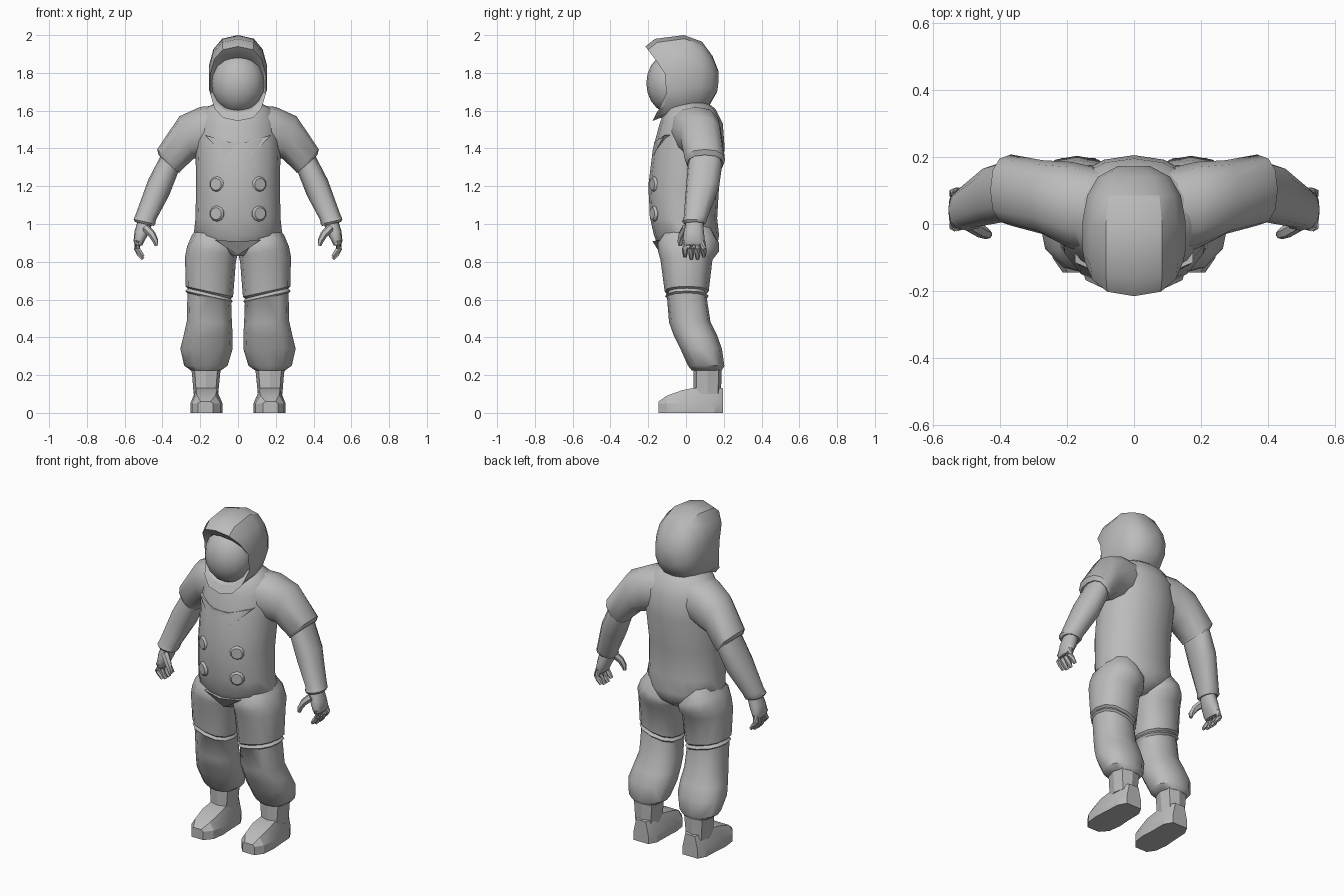
import bpy, bmesh, math
from mathutils import Vector, Matrix

grey = bpy.data.materials.new("suit_grey")
grey.diffuse_color = (0.5, 0.5, 0.5, 1)


def finish(name, bm, mirror=False, angle=40):
    bmesh.ops.recalc_face_normals(bm, faces=bm.faces[:])
    me = bpy.data.meshes.new(name)
    bm.to_mesh(me)
    bm.free()
    me.materials.append(grey)
    ob = bpy.data.objects.new(name, me)
    bpy.context.collection.objects.link(ob)
    if mirror:
        ob.modifiers.new("mirror", 'MIRROR').use_mirror_merge = False
    bpy.ops.object.select_all(action='DESELECT')
    ob.select_set(True)
    bpy.context.view_layer.objects.active = ob
    bpy.ops.object.shade_smooth_by_angle(angle=math.radians(angle))
    return ob


def skin(bm, rings):
    """Bridge closed rings of points and cap both ends."""
    vs = [[bm.verts.new(p) for p in r] for r in rings]
    n = len(vs[0])
    for a, b in zip(vs, vs[1:]):
        for i in range(n):
            bm.faces.new((a[i], a[(i + 1) % n], b[(i + 1) % n], b[i]))
    bm.faces.new(vs[0])
    bm.faces.new(vs[-1])


def power(v, e):
    return math.copysign(abs(v) ** e, v)


def section(xa, za, xb, zb, y0, y1, n=12, e=0.85):
    """Rounded ring spanning a-b in the xz plane and y0-y1 in depth."""
    pts = []
    for k in range(n):
        a = 2 * math.pi * k / n
        u, v = power(math.cos(a), e), power(math.sin(a), e)
        pts.append(((xa + xb) / 2 + (xa - xb) / 2 * u, (y0 + y1) / 2 + (y1 - y0) / 2 * v,
                    (za + zb) / 2 + (za - zb) / 2 * u))
    return pts


def loft(name, rows, mirror=True, n=12, e=0.85, angle=40):
    bm = bmesh.new()
    skin(bm, [section(*r, n=n, e=e) for r in rows])
    return finish(name, bm, mirror, angle)


def tube(bm, pts, radii, n=6):
    """Tapered finger along a short path."""
    pts = [Vector(p) for p in pts]
    rings = []
    for i, p in enumerate(pts):
        d = pts[min(i + 1, len(pts) - 1)] - pts[max(i - 1, 0)]
        q = d.to_track_quat('Z', 'Y')
        rings.append([p + q @ Vector((radii[i] * math.cos(t), radii[i] * math.sin(t), 0))
                      for t in (2 * math.pi * k / n for k in range(n))])
    skin(bm, rings)


def plate(name, pts, depth):
    """Panel with its own front points, thickened backwards."""
    bm = bmesh.new()
    skin(bm, [pts, [(x, y + depth, z) for x, y, z in pts]])
    return finish(name, bm, angle=20)


# Torso
torso = [(1.645, .11, -.06, .11), (1.61, .18, -.11, .155), (1.53, .215, -.14, .195),
         (1.40, .225, -.175, .205), (1.2, .222, -.2, .175), (1.03, .225, -.19, .165),
         (.94, .235, -.17, .175), (.88, .16, -.145, .165), (.83, .05, -.11, .10)]
loft("torso", [(w, z, -w, z, a, b) for z, w, a, b in torso], mirror=False, n=16, e=0.95, angle=50)

# Sleeves with a thick cuff
loft("sleeve", [(.08, 1.63, .08, 1.38, -.09, .16), (.20, 1.62, .17, 1.36, -.075, .185),
                (.31, 1.57, .235, 1.345, -.03, .19), (.428, 1.395, .305, 1.28, -.005, .207),
                (.42, 1.365, .312, 1.268, .005, .197), (.405, 1.37, .325, 1.285, .02, .18)])

# Forearms with a wrist band
loft("forearm", [(.40, 1.39, .31, 1.30, .015, .19), (.415, 1.35, .32, 1.265, .01, .19),
                 (.475, 1.235, .365, 1.15, 0, .175), (.542, 1.05, .435, 1.02, -.012, .115),
                 (.553, 1.025, .438, 1.0, -.02, .108), (.545, 1.01, .445, .99, -.01, .1),
                 (.53, 1.015, .46, .995, 0, .09)])

# Hands: palm, four fingers and a thumb
loft("palm", [(.53, 1.02, .455, 1.0, 0, .09), (.548, .96, .47, .955, -.012, .095),
              (.553, .91, .498, .905, -.018, .1), (.545, .89, .508, .885, -.012, .095)])
bm = bmesh.new()
for i in range(4):
    y = -.005 + .03 * i
    tip = .815 + (.012 if i in (0, 3) else 0)
    tube(bm, [(.528, y, .91), (.535, y + .002 * i, .87), (.522, y + .003 * i, tip + .025),
              (.502, y + .003 * i, tip)], [.017, .017, .015, .010])
tube(bm, [(.49, .0, .98), (.455, -.022, .945), (.437, -.03, .91), (.432, -.03, .885)],
     [.022, .02, .016, .010])
finish("fingers", bm, True)

# Legs: thigh, knee seam, baggy shin and gathered hem
loft("leg", [(.20, 1.0, .02, .92, -.11, .14), (.245, .94, .005, .86, -.15, .175),
             (.27, .88, .005, .83, -.148, .175), (.28, .83, .012, .79, -.135, .14),
             (.278, .67, .026, .615, -.113, .12), (.266, .66, .038, .605, -.1, .108),
             (.278, .645, .028, .59, -.11, .12), (.268, .635, .036, .58, -.1, .11),
             (.27, .49, .032, .47, -.09, .13), (.288, .41, .028, .41, -.065, .165),
             (.305, .34, .028, .34, -.03, .19), (.285, .25, .055, .25, .01, .203),
             (.25, .225, .09, .225, .03, .19)])

# Ankles and boots
loft("ankle", [(.25, .25, .09, .25, .04, .19), (.243, .2, .095, .2, .04, .188),
               (.235, .10, .105, .10, .04, .185)], n=8, e=0.7, angle=25)
bm = bmesh.new()
rings = []
for y, w, h, cx in [(-.145, .04, .06, .172), (-.10, .075, .092, .168), (-.02, .085, .12, .167),
                    (.04, .08, .132, .167), (.15, .076, .135, .165), (.197, .05, .13, .165)]:
    m = min(.05, h)
    rings.append([(cx + x * w, y, z) for x, z in
                  [(-1, 0), (1, 0), (1, m), (.65, h), (-.65, h), (-1, m)]])
skin(bm, rings)
finish("boot", bm, True, 25)

# Helmet shell: rings from the recessed rim round to the back
bm = bmesh.new()
rings = []
for rx, zt, zb, yt, ys, yb in [(.12, 1.86, 1.62, -.10, -.05, -.10), (.137, 1.89, 1.59, -.17, -.07, -.155),
                               (.15, 1.94, 1.545, -.215, -.085, -.178), (.157, 1.98, 1.56, -.165, -.05, -.14),
                               (.157, 2.0, 1.56, -.01, .01, -.03), (.142, 1.965, 1.59, .085, .085, .06),
                               (.11, 1.89, 1.63, .14, .14, .125), (.05, 1.81, 1.70, .172, .172, .165)]:
    ring = []
    for k in range(14):
        a = 2 * math.pi * k / 14
        c = power(math.cos(a), .88)
        y = ys + ((yt if c > 0 else yb) - ys) * abs(c) ** 1.2
        ring.append((rx * power(math.sin(a), .75), y, (zt + zb) / 2 + (zt - zb) / 2 * c))
    rings.append(ring)
skin(bm, rings)
finish("helmet", bm, angle=32)

# Visor
bm = bmesh.new()
bmesh.ops.create_uvsphere(bm, u_segments=16, v_segments=10, radius=1,
                          matrix=Matrix.Translation((0, -.08, 1.745)) @ Matrix.Diagonal((.142, .13, .16, 1)))
finish("visor", bm, angle=60)

# Chest buttons
bm = bmesh.new()
for z in (1.21, 1.055):
    base = (Matrix.Translation((.107, -.158, z)) @ Matrix.Rotation(math.radians(25), 4, 'Z')
            @ Matrix.Rotation(math.pi / 2, 4, 'X'))
    skin(bm, [[base @ Vector((r * math.cos(t), r * math.sin(t), h))
               for t in (math.pi * (k + .5) / 5 for k in range(10))]
              for r, h in [(.04, -.03), (.042, .012), (.032, .024)]])
finish("button", bm, True, 35)

# Chest panel and waist flap
plate("chest_panel", [(-.175, -.115, 1.47), (-.075, -.172, 1.367), (.075, -.172, 1.367),
                      (.175, -.115, 1.47), (.05, -.168, 1.435), (-.05, -.168, 1.435)], .05)
plate("waist_flap", [(-.12, -.15, .915), (0, -.178, .908), (.12, -.15, .915), (0, -.13, .835)], .04)
